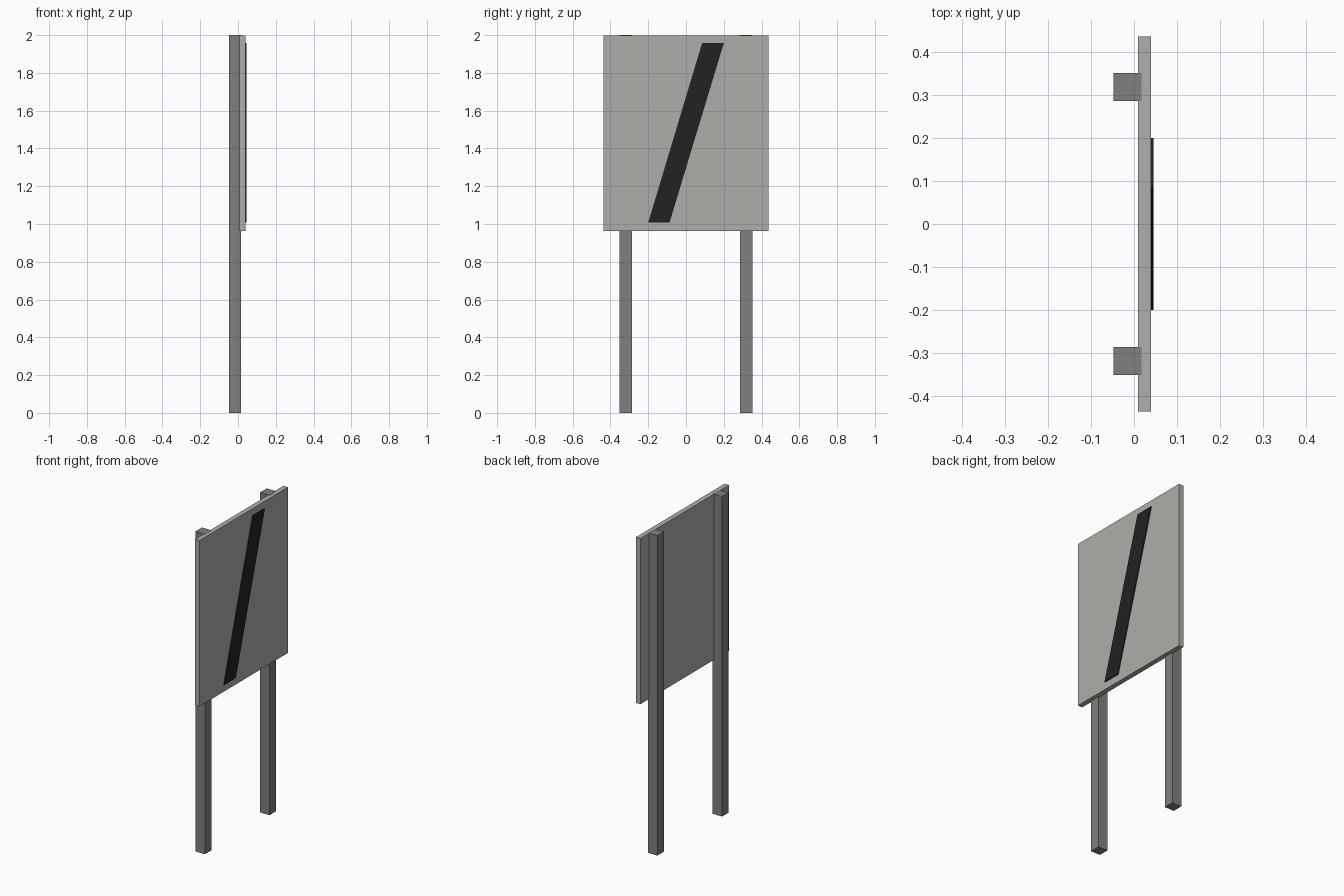
import bpy
import bmesh

default = bpy.data.objects.get("Cube")
if default:
    bpy.data.objects.remove(default, do_unlink=True)


def make_material(name, rgb):
    mat = bpy.data.materials.new(name)
    mat.use_nodes = True
    color = (*rgb, 1.0)
    mat.diffuse_color = color
    mat.node_tree.nodes["Principled BSDF"].inputs["Base Color"].default_value = color
    return mat


def extruded_plate(name, outline, x_back, x_front, mat):
    """Extrude a y-z outline along x into a closed solid."""
    bm = bmesh.new()
    face = bm.faces.new([bm.verts.new((x_back, y, z)) for y, z in outline])
    result = bmesh.ops.extrude_face_region(bm, geom=[face], use_keep_orig=True)
    moved = [v for v in result["geom"] if isinstance(v, bmesh.types.BMVert)]
    bmesh.ops.translate(bm, verts=moved, vec=(x_front - x_back, 0, 0))
    bmesh.ops.recalc_face_normals(bm, faces=bm.faces[:])
    mesh = bpy.data.meshes.new(name)
    bm.to_mesh(mesh)
    bm.free()
    mesh.materials.append(mat)
    obj = bpy.data.objects.new(name, mesh)
    bpy.context.collection.objects.link(obj)
    return obj


def rectangle(y0, y1, z0, z1):
    return [(y0, z0), (y1, z0), (y1, z1), (y0, z1)]


light_grey = make_material("light grey panel", (0.42, 0.42, 0.40))
dark_grey = make_material("dark grey post", (0.215, 0.22, 0.205))
black = make_material("black stripe", (0.016, 0.016, 0.016))

# Sign board facing +x
extruded_plate("sign_board", rectangle(-0.437, 0.437, 0.963, 1.999),
               0.009, 0.040, light_grey)

# Slanted stripe on the board's face
stripe = [(-0.20, 1.008), (-0.087, 1.008), (0.20, 1.957), (0.085, 1.957)]
extruded_plate("diagonal_stripe", stripe, 0.039, 0.046, black)

# Two square posts behind the board, let slightly into it
for side, label in ((-1, "front"), (1, "back")):
    y0, y1 = sorted((side * 0.287, side * 0.352))
    extruded_plate(label + "_post", rectangle(y0, y1, 0, 2), -0.048, 0.017, dark_grey)
